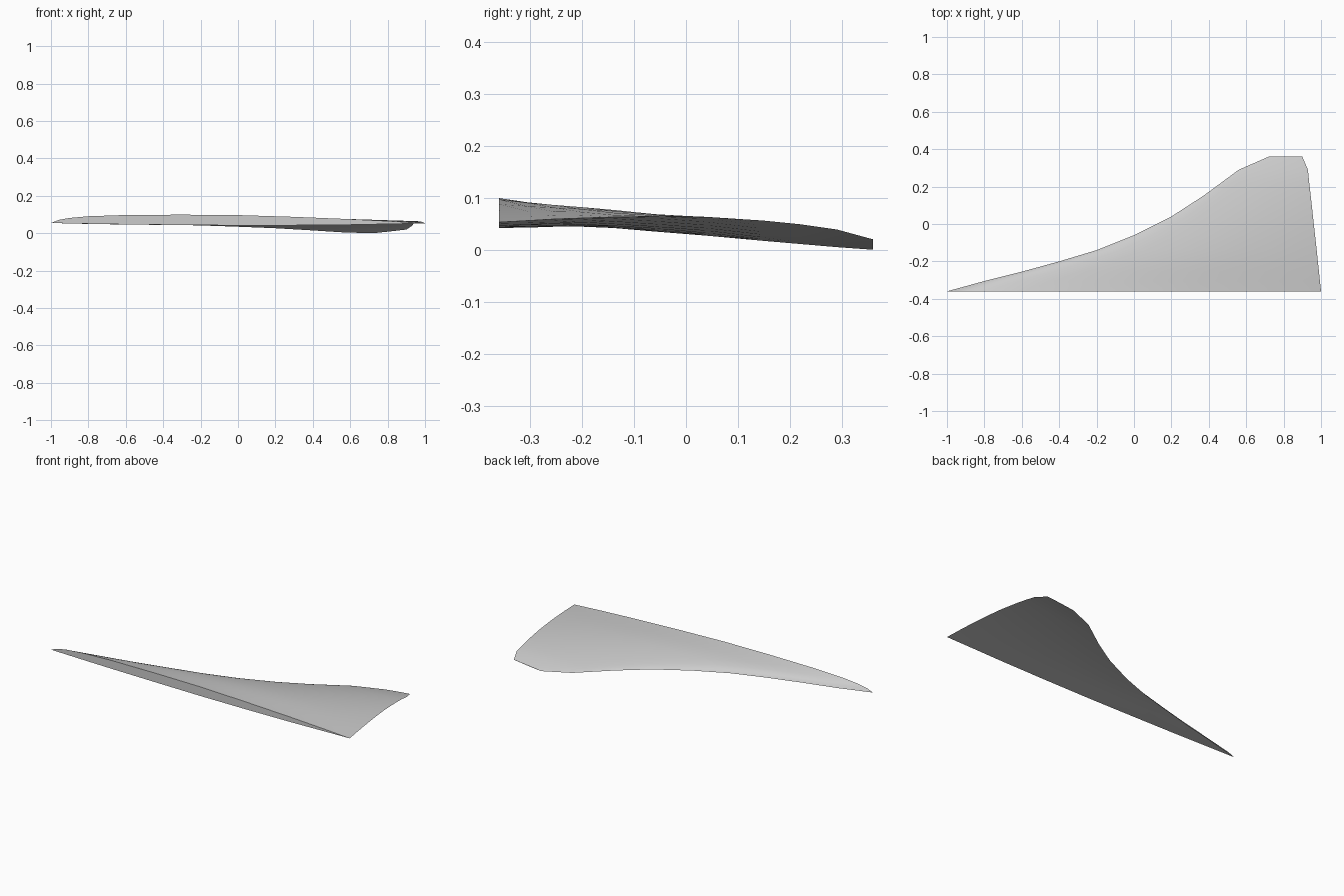
import bpy, bmesh

# one neutral grey for the whole wing
grey = bpy.data.materials.new("wing grey")
grey.diffuse_color = (0.6, 0.6, 0.6, 1)

# spanwise stations: y, leading x, leading z, trailing x, trailing z, thickness scale
stations = [
    (-0.36, -1.0, 0.056, 1.0, 0.054, 1.0),
    (-0.305, -0.8, 0.051, 0.994, 0.057, 0.87),
    (-0.255, -0.6, 0.049, 0.989, 0.06, 0.76),
    (-0.2, -0.4, 0.047, 0.983, 0.062, 0.66),
    (-0.14, -0.2, 0.043, 0.977, 0.064, 0.56),
    (-0.06, 0.0, 0.036, 0.968, 0.065, 0.43),
    (0.04, 0.2, 0.028, 0.957, 0.064, 0.31),
    (0.15, 0.37, 0.018, 0.945, 0.057, 0.2),
    (0.22, 0.465, 0.012, 0.937, 0.05, 0.14),
    (0.29, 0.56, 0.006, 0.93, 0.04, 0.08),
    (0.36, 0.72, 0.001, 0.9, 0.021, 0.03),
]
# airfoil: chord fraction, rise above the chord, drop below it
foil = [(0.02, 0.016, 0.001), (0.05, 0.027, 0.002), (0.1, 0.036, 0.004),
        (0.2, 0.043, 0.007), (0.35, 0.045, 0.01), (0.5, 0.043, 0.012),
        (0.65, 0.034, 0.011), (0.8, 0.022, 0.008), (0.92, 0.01, 0.003)]
loop = [(0, 0)] + [(t, u) for t, u, d in foil] + [(1, 0)]
loop += [(t, -d) for t, u, d in reversed(foil)]

# loft the airfoil along the span
bm = bmesh.new()
rings = []
for y, x0, z0, x1, z1, s in stations:
    rings.append([bm.verts.new((x0 + (x1 - x0) * t, y, z0 + (z1 - z0) * t + h * s))
                  for t, h in loop])
n = len(loop)
for a, b in zip(rings, rings[1:]):
    for i in range(n):
        j = (i + 1) % n
        bm.faces.new((a[i], a[j], b[j], b[i]))
# root and tip caps
bm.faces.new(rings[0])
bm.faces.new(rings[-1])
bmesh.ops.recalc_face_normals(bm, faces=bm.faces)
low = min(v.co.z for v in bm.verts)
for v in bm.verts:
    v.co.z -= low

mesh = bpy.data.meshes.new("wing")
bm.to_mesh(mesh)
bm.free()
mesh.materials.append(grey)
wing = bpy.data.objects.new("wing", mesh)
bpy.context.collection.objects.link(wing)
bpy.context.view_layer.objects.active = wing
wing.select_set(True)
bpy.ops.object.shade_smooth_by_angle(angle=0.6)
